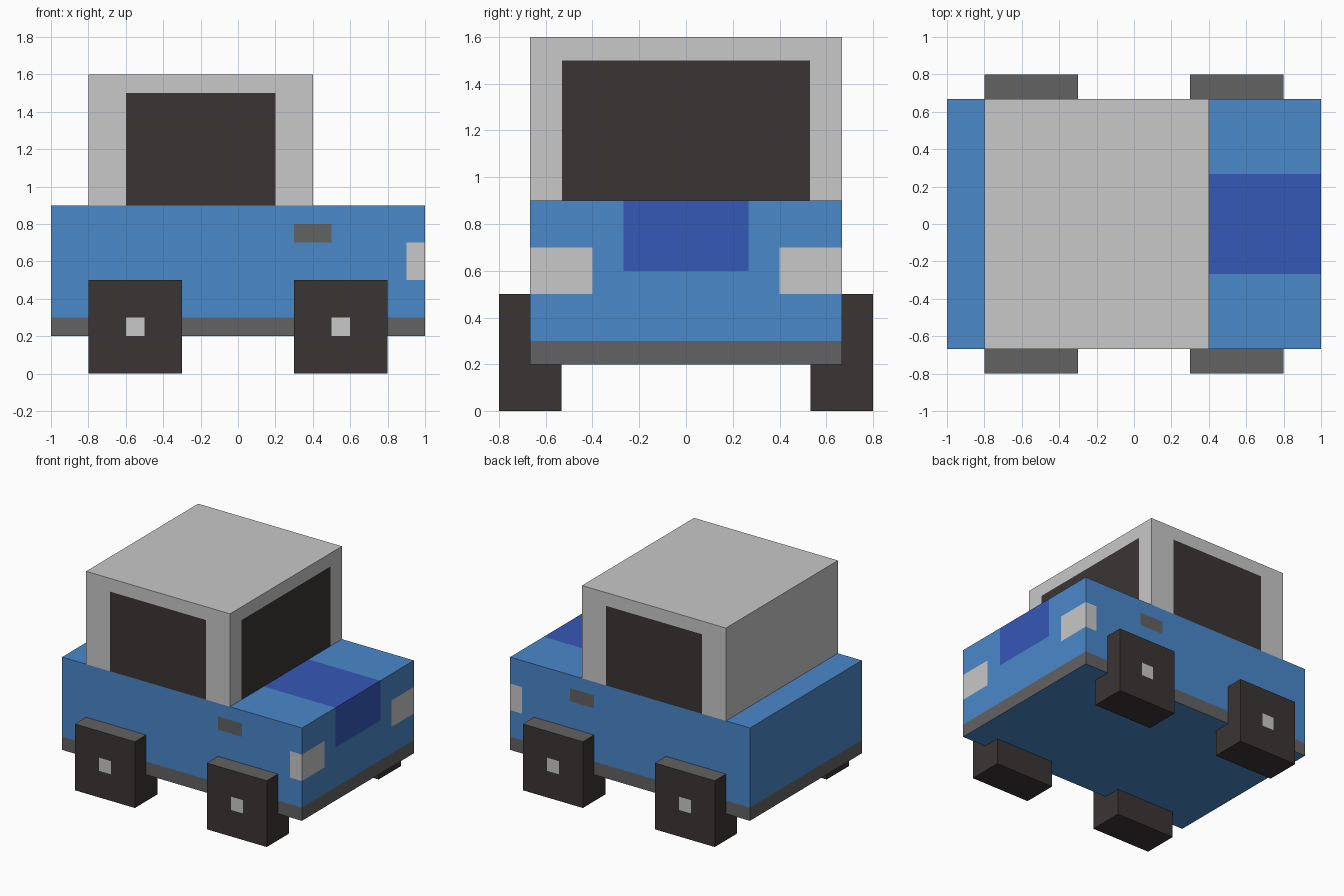
import bpy, bmesh
from mathutils import Vector

if "Cube" in bpy.data.objects:
    bpy.data.objects.remove(bpy.data.objects["Cube"])


def srgb(hex_code):
    vals = [int(hex_code[i:i + 2], 16) / 255 for i in (0, 2, 4)]
    return [v / 12.92 if v <= 0.04045 else ((v + 0.055) / 1.055) ** 2.4 for v in vals] + [1]


PALETTE = [("body blue", "4A88CA"), ("stripe blue", "3558B6"), ("light grey", "C8C8C8"),
           ("mid grey", "626262"), ("dark glass and rubber", "3B3535")]
MATS = []
for name, code in PALETTE:
    mat = bpy.data.materials.new(name)
    mat.diffuse_color = srgb(code)
    mat.use_nodes = True
    mat.node_tree.nodes["Principled BSDF"].inputs["Base Color"].default_value = mat.diffuse_color
    MATS.append(mat)
BLUE, STRIPE, LIGHT, GREY, DARK = range(5)


def cut_box(name, lo, hi, cuts, rule):
    """Box from lo to hi, sliced at cuts[axis], faces coloured by rule(centre, normal)."""
    lo, hi = Vector(lo), Vector(hi)
    bm = bmesh.new()
    bmesh.ops.create_cube(bm, size=1)
    for v in bm.verts:
        v.co = (lo + hi) / 2 + v.co * (hi - lo)
    for axis, values in enumerate(cuts):
        normal = Vector([float(i == axis) for i in range(3)])
        for value in values:
            bmesh.ops.bisect_plane(bm, geom=bm.verts[:] + bm.edges[:] + bm.faces[:],
                                   plane_co=normal * value, plane_no=normal)
    bm.normal_update()
    for f in bm.faces:
        f.material_index = rule(f.calc_center_median(), f.normal)
    mesh = bpy.data.meshes.new(name)
    bm.to_mesh(mesh)
    bm.free()
    for mat in MATS:
        mesh.materials.append(mat)
    obj = bpy.data.objects.new(name, mesh)
    bpy.context.collection.objects.link(obj)
    return obj


W = 0.667  # half width of body and cabin


# Lower body: bumper band, headlights, bonnet stripe, door handles
def body_rule(c, n):
    if abs(n.z) < 0.5 and c.z < 0.3:
        return GREY
    if n.z > 0.5 or n.x > 0.5:
        if abs(c.y) < 0.267 and c.x > 0.4 and c.z > 0.6:
            return STRIPE
    if n.x > 0.5 and abs(c.y) > 0.4 and 0.5 < c.z < 0.7:
        return LIGHT
    if abs(n.y) > 0.5:
        if c.x > 0.9 and 0.5 < c.z < 0.7:
            return LIGHT
        if 0.3 < c.x < 0.5 and 0.7 < c.z < 0.8:
            return GREY
    return BLUE


cut_box("body", (-1, -W, 0.2), (1, W, 0.9),
        [(0.3, 0.4, 0.5, 0.9), (-0.4, -0.267, 0.267, 0.4), (0.3, 0.5, 0.6, 0.7, 0.8)], body_rule)


# Cabin: side windows and windscreen, plain back
def cabin_rule(c, n):
    if c.z < 1.5:
        if abs(n.y) > 0.5 and -0.6 < c.x < 0.2:
            return DARK
        if n.x > 0.5 and abs(c.y) < 0.53:
            return DARK
    return LIGHT


cut_box("cabin", (-0.8, -W, 0.9), (0.4, W, 1.6),
        [(-0.6, 0.2), (-0.53, 0.53), (1.5,)], cabin_rule)

# Wheels: square blocks with grey tops and light hubs on the outer face
for end, x in (("rear", -0.55), ("front", 0.55)):
    for side, s in (("right", -1), ("left", 1)):
        def wheel_rule(c, n):
            if n.z > 0.5:
                return GREY
            if n.y * s > 0.5 and abs(c.x - x) < 0.05 and 0.2 < c.z < 0.3:
                return LIGHT
            return DARK

        y0, y1 = sorted((0.533 * s, 0.8 * s))
        cut_box(f"{end}_{side}_wheel", (x - 0.25, y0, 0), (x + 0.25, y1, 0.5),
                [(x - 0.05, x + 0.05), (), (0.2, 0.3)], wheel_rule)
